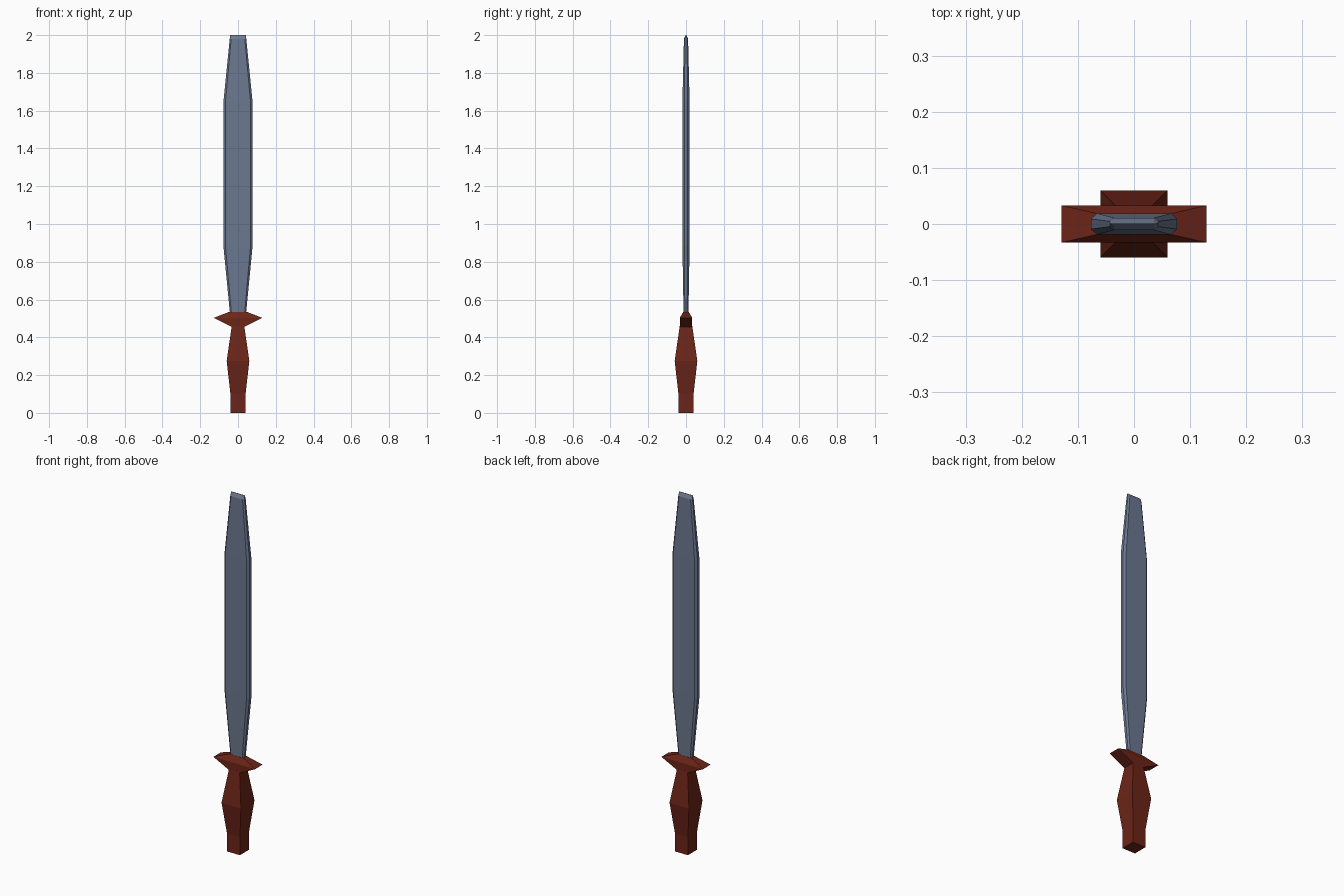
import bpy, bmesh

if "Cube" in bpy.data.objects:
    bpy.data.objects.remove(bpy.data.objects["Cube"])


def material(name, color):
    m = bpy.data.materials.new(name)
    m.diffuse_color = (*color, 1)
    m.use_nodes = True
    m.node_tree.nodes["Principled BSDF"].inputs["Base Color"].default_value = m.diffuse_color
    return m


def loft(name, rings, mat):
    """Skin a stack of equal-length point rings and cap both ends."""
    bm = bmesh.new()
    loops = [[bm.verts.new(p) for p in ring] for ring in rings]
    n = len(loops[0])
    for a, b in zip(loops, loops[1:]):
        for i in range(n):
            j = (i + 1) % n
            bm.faces.new((a[i], a[j], b[j], b[i]))
    bm.faces.new(loops[0][::-1])
    bm.faces.new(loops[-1])
    bmesh.ops.recalc_face_normals(bm, faces=bm.faces)
    me = bpy.data.meshes.new(name)
    bm.to_mesh(me)
    bm.free()
    me.materials.append(mat)
    ob = bpy.data.objects.new(name, me)
    bpy.context.collection.objects.link(ob)
    return ob


def rect(z, x, y):
    return [(-x, -y, z), (x, -y, z), (x, y, z), (-x, y, z)]


def octagon(z, x, y, flat_x, edge_y):
    return [(-flat_x, -y, z), (flat_x, -y, z), (x, -edge_y, z), (x, edge_y, z),
            (flat_x, y, z), (-flat_x, y, z), (-x, edge_y, z), (-x, -edge_y, z)]


wood = material("red_brown", (0.15, 0.018, 0.009))
steel = material("blue_steel", (0.15, 0.19, 0.28))

# Square handle, swelling in the middle
loft("handle", [rect(0, .04, .04), rect(.1, .04, .04),
                rect(.275, .06, .06), rect(.46, .033, .033)], wood)

# Diamond-shaped cross guard
loft("guard", [rect(.455, .033, .033), rect(.503, .129, .033),
               rect(.535, .046, .014)], wood)

# Bevelled blade, widest along its middle
loft("blade", [octagon(.53, .043, .013, .035, .006),
               octagon(.88, .077, .019, .066, .009),
               octagon(1.65, .077, .019, .066, .009),
               octagon(1.98, .044, .011, .036, .005),
               octagon(2.0, .042, .001, .036, .0005)], steel)
